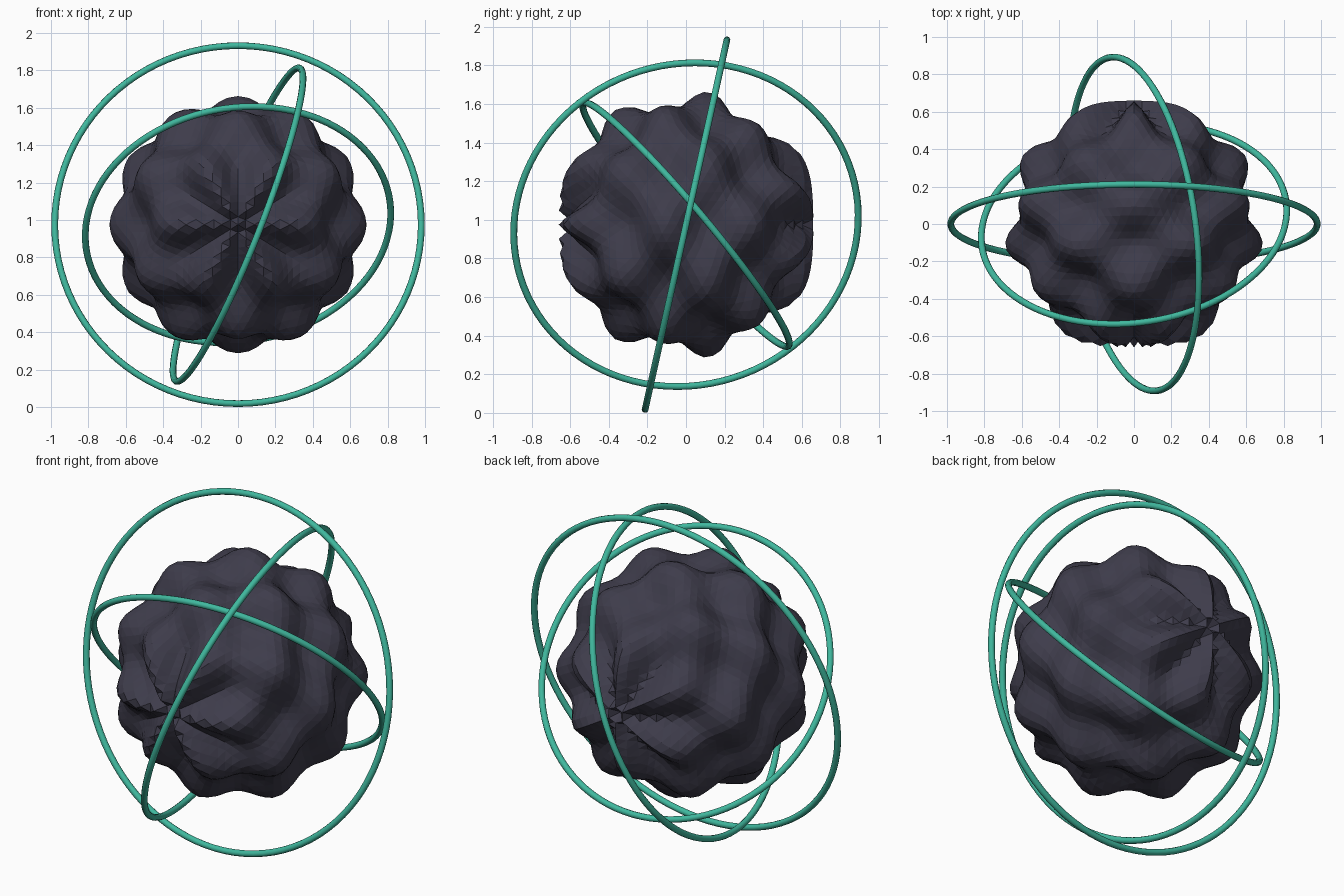
import bpy, bmesh, math
from mathutils import Vector

if "Cube" in bpy.data.objects:
    bpy.data.objects.remove(bpy.data.objects["Cube"])

CENTRE = Vector((0, 0, 0.975))


def material(name, colour):
    m = bpy.data.materials.new(name)
    m.diffuse_color = (*colour, 1)
    m.use_nodes = True
    m.node_tree.nodes["Principled BSDF"].inputs["Base Color"].default_value = m.diffuse_color
    return m


charcoal = material("dark_charcoal", (0.048, 0.045, 0.070))
teal = material("teal", (0.051, 0.479, 0.342))

# Rippled core: a finely divided icosahedron, edge-on towards the front
bm = bmesh.new()
g = (1 + math.sqrt(5)) / 2
for s in (-1, 1):
    for t in (-1, 1):
        for co in ((s, 0, t * g), (0, s * g, t), (s * g, t, 0)):
            bm.verts.new(Vector(co).normalized())
bmesh.ops.convex_hull(bm, input=bm.verts[:])
for _ in range(4):
    bmesh.ops.subdivide_edges(bm, edges=bm.edges[:], cuts=1, use_grid_fill=True)
    for v in bm.verts:
        v.co.normalize()
bmesh.ops.triangulate(bm, faces=[f for f in bm.faces if len(f.verts) > 3])
bmesh.ops.recalc_face_normals(bm, faces=bm.faces[:])

# Six ripples around the front-back axis, alternating along it
for v in bm.verts:
    x, y, z = v.co
    x = 0.0 if abs(x) < 1e-5 else x
    z = 0.0 if abs(z) < 1e-5 else z
    ripple = -math.cos(6 * math.atan2(z, x)) * math.sin(9 * y)
    v.co *= 0.633 + 0.065 * ripple
mesh = bpy.data.meshes.new("rippled_core")
bm.to_mesh(mesh)
bm.free()
core = bpy.data.objects.new("rippled_core", mesh)
core.location = CENTRE
mesh.materials.append(charcoal)
bpy.context.collection.objects.link(core)


# Three tilted orbit rings, each given by its radius and axis
def ring(name, radius, axis):
    bpy.ops.mesh.primitive_torus_add(
        major_radius=radius, minor_radius=0.018,
        major_segments=96, minor_segments=10, location=CENTRE,
        rotation=Vector(axis).to_track_quat('Z', 'Y').to_euler())
    ob = bpy.context.object
    ob.name = name
    ob.data.materials.append(teal)
    bpy.ops.object.shade_smooth_by_angle(angle=math.radians(50))


ring("outer_ring", 0.98, (0, 0.976, -0.216))
ring("middle_ring", 0.90, (1, 0.141, -0.394))
ring("inner_ring", 0.822, (-0.115, 0.764, 0.645))
